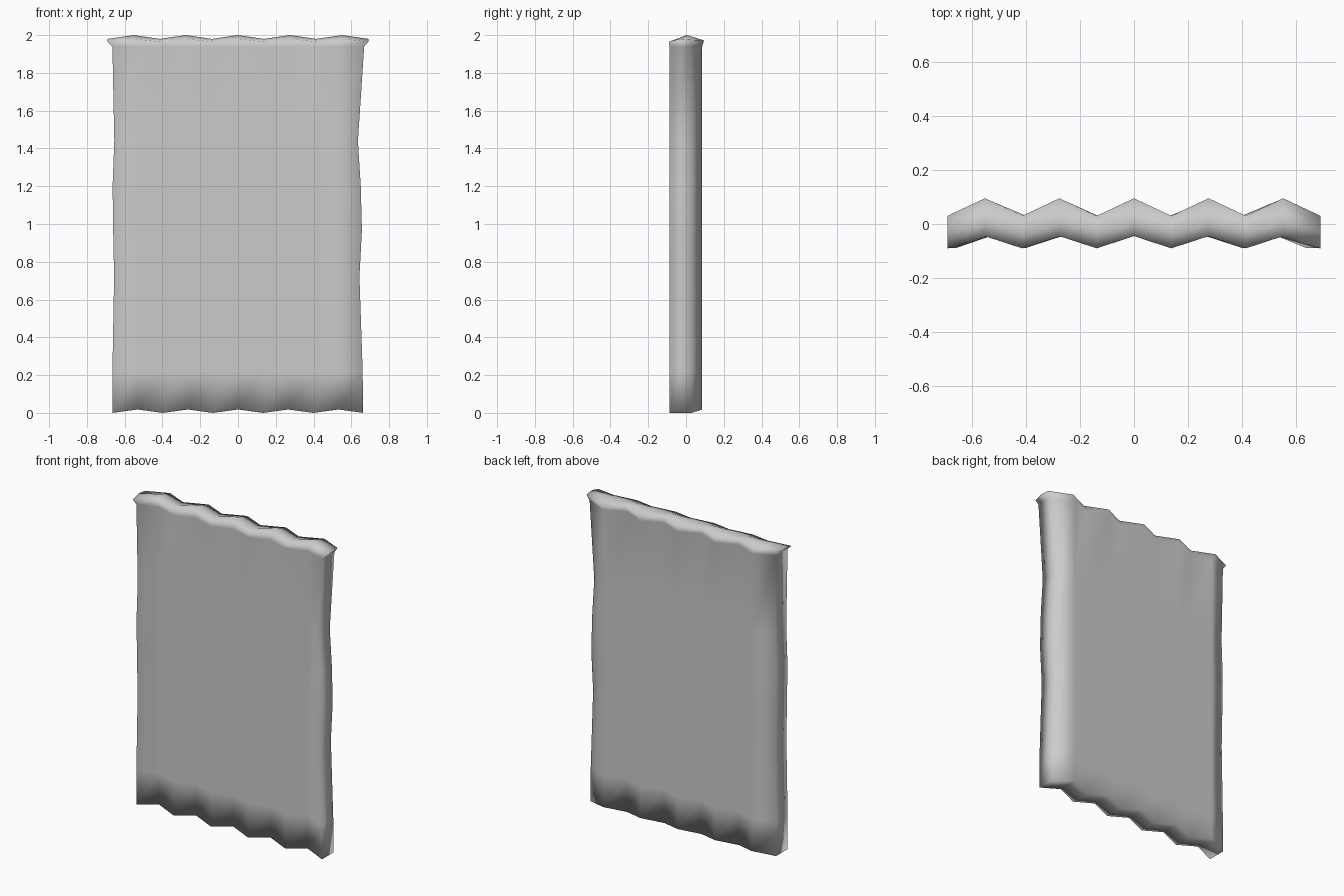
import bpy, bmesh

if "Cube" in bpy.data.objects:
    bpy.data.objects.remove(bpy.data.objects["Cube"])

N = 11             # fold lines: even = front fold, odd = rear fold
STEP = 1.38 / (N - 1)

# rows up the cloth: height, left edge x, right edge x
ROWS = [(0.0, -0.665, 0.662), (0.22, -0.665, 0.66), (0.72, -0.656, 0.643),
        (0.97, -0.661, 0.656), (1.2, -0.664, 0.65), (1.44, -0.655, 0.635),
        (1.94, -0.665, 0.668)]

bm = bmesh.new()


def row(z_front, z_back, y_pairs, left, right):
    """One row of points along the pleats; height and y alternate by fold."""
    pts = []
    for i in range(N):
        x = (-0.69 + i * STEP) * 0.963
        k = i % 2
        if left < -0.68:
            x = -0.69 + i * STEP
        elif i == 0:
            x = left
        elif i == N - 1:
            x = right
        pts.append(bm.verts.new((x, y_pairs[k], (z_front, z_back)[k])))
    return pts


def strip(a, b):
    for i in range(N - 1):
        bm.faces.new((a[i], a[i + 1], b[i + 1], b[i]))


# front and rear skins of the pleated cloth
front, back = [], []
for z, left, right in ROWS:
    lift = 0.018 if z == 0 else 0
    front.append(row(z, z + lift, (-0.088, -0.045), left, right))
    back.append(row(z, z + lift, (0.03, 0.086), left, right))

# flared heading with a raised ridge
front.append(row(1.965, 1.98, (-0.09, -0.045), -0.69, 0.69))
back.append(row(1.975, 1.972, (0.03, 0.095), -0.69, 0.69))
ridge = row(1.98, 2.0, (-0.03, 0.005), -0.69, 0.69)

for a, b in zip(front, front[1:]):
    strip(a, b)
for a, b in zip(back, back[1:]):
    strip(b, a)
strip(front[-1], ridge)
strip(ridge, back[-1])
strip(back[0], front[0])       # hem underside

# side edges
for e in (0, N - 1):
    for j in range(len(front) - 1):
        bm.faces.new((front[j][e], front[j + 1][e], back[j + 1][e], back[j][e]))
    bm.faces.new((front[-1][e], ridge[e], back[-1][e]))

bmesh.ops.recalc_face_normals(bm, faces=bm.faces)
for f in bm.faces:
    f.smooth = True

mesh = bpy.data.meshes.new("curtain")
bm.to_mesh(mesh)
bm.free()
curtain = bpy.data.objects.new("curtain", mesh)
bpy.context.collection.objects.link(curtain)
